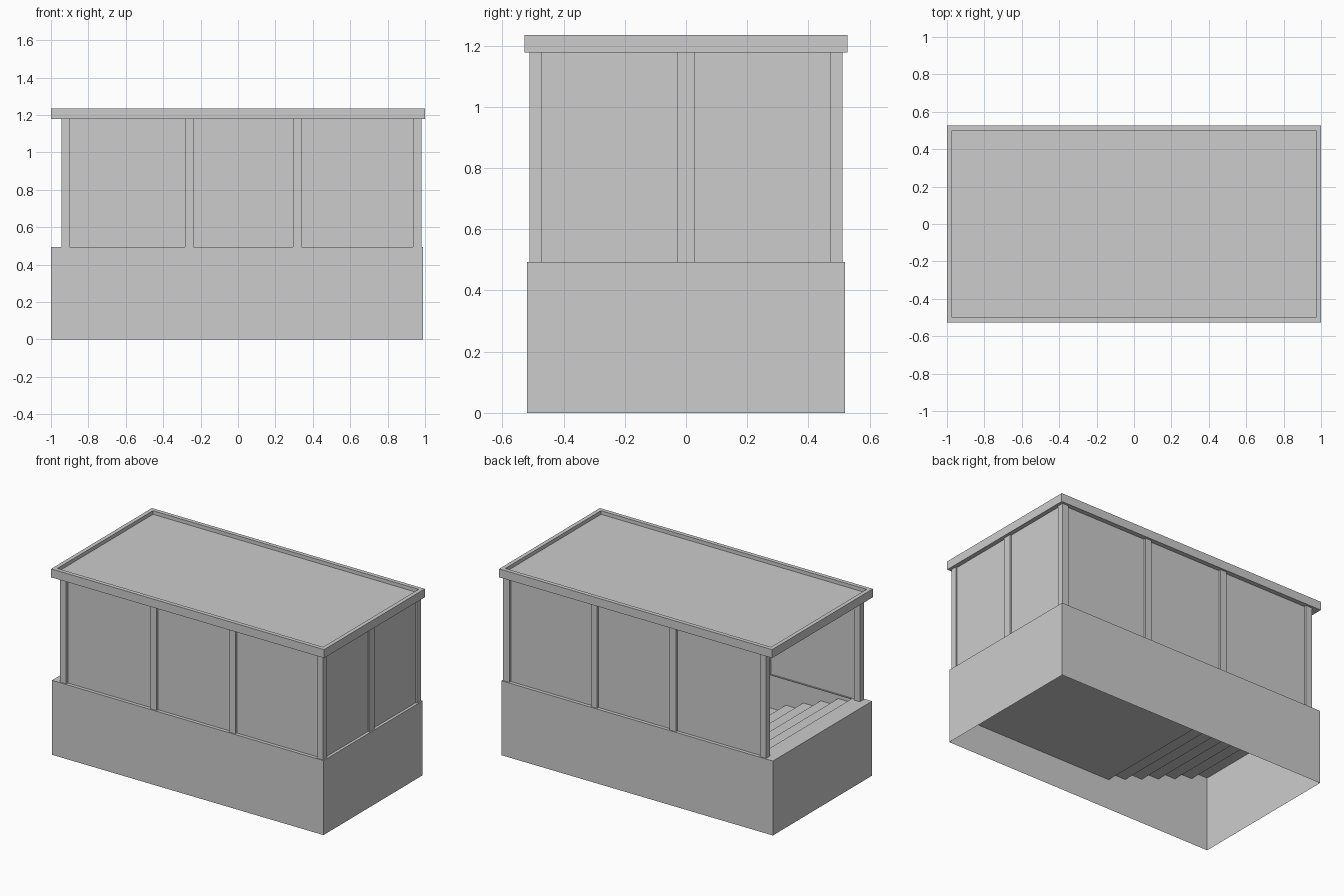
import bpy
import bmesh

if "Cube" in bpy.data.objects:
    bpy.data.objects.remove(bpy.data.objects["Cube"], do_unlink=True)

grey = bpy.data.materials.new("plain_grey")
grey.use_nodes = True
COLOUR = (0.605, 0.605, 0.605, 1)
grey.diffuse_color = COLOUR
grey.node_tree.nodes["Principled BSDF"].inputs["Base Color"].default_value = COLOUR


def add_object(name, bm):
    mesh = bpy.data.meshes.new(name)
    bm.normal_update()
    bm.to_mesh(mesh)
    bm.free()
    mesh.materials.append(grey)
    obj = bpy.data.objects.new(name, mesh)
    bpy.context.collection.objects.link(obj)
    return obj


def box_mesh(x, y, z):
    bm = bmesh.new()
    bmesh.ops.create_cube(bm, size=1)
    for v in bm.verts:
        for axis, span in enumerate((x, y, z)):
            v.co[axis] = span[0] if v.co[axis] < 0 else span[1]
    return bm


def box(name, x, y, z):
    return add_object(name, box_mesh(x, y, z))


def facing(bm, direction):
    bm.normal_update()
    return next(f for f in bm.faces if f.normal[2] * direction > 0.9)


BASE_X, BASE_Y, BASE_TOP = (-1.0, 0.99), 0.519, 0.493
ROOF_BOTTOM, ROOF_TOP = 1.178, 1.234
WALL_Z = (BASE_TOP, ROOF_BOTTOM)
LEDGE_Z = (BASE_TOP - 0.006, BASE_TOP)

# Base: thin shell, open above and below
bm = box_mesh(BASE_X, (-BASE_Y, BASE_Y), (0, BASE_TOP))
bmesh.ops.delete(bm, geom=[facing(bm, 1), facing(bm, -1)], context="FACES_ONLY")
add_object("base_walls", bm)

# Floor and steps: one stepped profile swept across the width
FLOOR_Z, STEPS, TREAD, FIRST_RISER = 0.2, 6, 0.128, -0.24
rise = (BASE_TOP - FLOOR_Z) / STEPS
profile = [(BASE_X[1], FLOOR_Z)]
for i in range(STEPS):
    x = FIRST_RISER - i * TREAD
    profile += [(x, FLOOR_Z + i * rise), (x, FLOOR_Z + (i + 1) * rise)]
profile.append((BASE_X[0], BASE_TOP))
bm = bmesh.new()
rows = [[bm.verts.new((x, y, z)) for x, z in profile] for y in (-BASE_Y, BASE_Y)]
for i in range(len(profile) - 1):
    bm.faces.new((rows[0][i + 1], rows[0][i], rows[1][i], rows[1][i + 1]))
add_object("floor_and_steps", bm)

# Long sides: ledge, posts and inset panels
landing = FIRST_RISER - (STEPS - 1) * TREAD
POSTS = [(-0.945, -0.9), (-0.284, -0.239), (0.294, 0.339), (0.936, 0.981)]
for side, sign in (("front", -1), ("back", 1)):
    def across(inner, outer):
        return sorted((sign * inner, sign * outer))

    box(side + "_ledge", (landing, BASE_X[1]), across(0.48, BASE_Y), LEDGE_Z)
    for i, span in enumerate(POSTS):
        box(f"{side}_post_{i + 1}", span, across(0.47, 0.512), WALL_Z)
    for i in range(len(POSTS) - 1):
        box(f"{side}_panel_{i + 1}", (POSTS[i][1], POSTS[i + 1][0]),
            across(0.486, 0.496), WALL_Z)

# Closed end: ledge, middle post and two panels
box("end_ledge", (0.936, BASE_X[1]), (-0.48, 0.48), LEDGE_Z)
box("end_middle_post", (0.936, 0.981), (-0.028, 0.028), WALL_Z)
for name, span in (("front", (-0.47, -0.028)), ("back", (0.028, 0.47))):
    box("end_panel_" + name, (0.961, 0.971), span, WALL_Z)

# Roof: slab with a raised rim around a sunken top
bm = box_mesh((-1, 1), (-0.527, 0.527), (ROOF_BOTTOM, ROOF_TOP))
top = facing(bm, 1)
bmesh.ops.inset_region(bm, faces=[top], thickness=0.027, use_even_offset=True)
well = bmesh.ops.extrude_face_region(bm, geom=[top])["geom"]
bmesh.ops.translate(bm, vec=(0, 0, -0.024),
                    verts=[g for g in well if isinstance(g, bmesh.types.BMVert)])
bmesh.ops.delete(bm, geom=[top], context="FACES_ONLY")
bmesh.ops.recalc_face_normals(bm, faces=bm.faces)
add_object("roof", bm)
